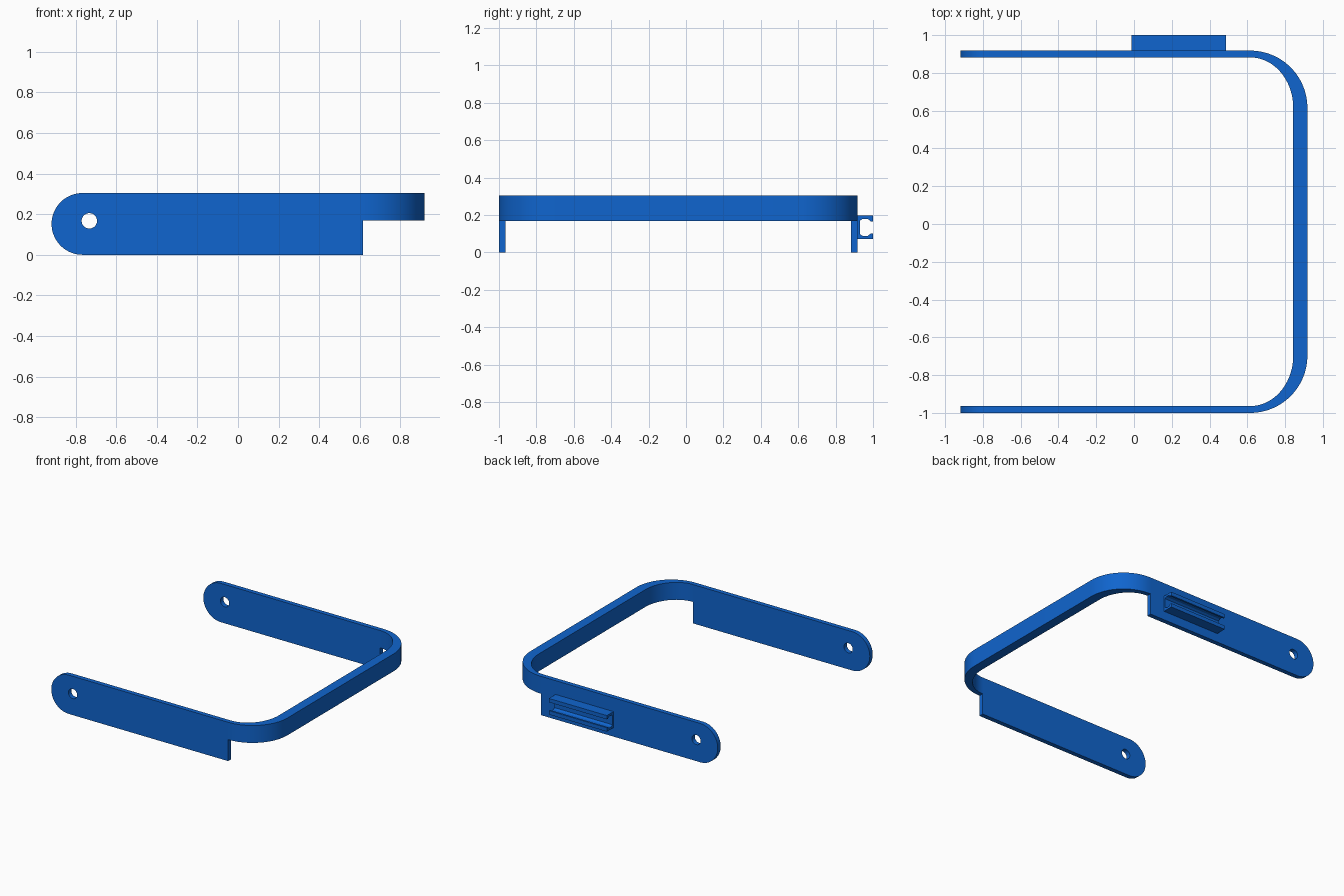
import bpy, math
from math import cos, sin, pi

if "Cube" in bpy.data.objects:
    bpy.data.objects.remove(bpy.data.objects["Cube"])

blue = bpy.data.materials.new("bright_blue")
blue.diffuse_color = (0.005, 0.13, 0.62, 1)
blue.use_nodes = True
blue.node_tree.nodes["Principled BSDF"].inputs["Base Color"].default_value = blue.diffuse_color


def arc(cx, cy, rx, ry, a0, a1, n):
    """Points along an elliptical arc, angles in degrees."""
    pts = []
    for i in range(n + 1):
        a = math.radians(a0 + (a1 - a0) * i / n)
        pts.append((cx + rx * cos(a), cy + ry * sin(a)))
    return pts


def extrude_profile(name, loops, depth, location, rotation):
    """Filled flat outline (extra loops are holes) extruded about its own plane."""
    cu = bpy.data.curves.new(name, 'CURVE')
    cu.dimensions = '2D'
    cu.fill_mode = 'BOTH'
    cu.extrude = depth / 2
    for loop in loops:
        sp = cu.splines.new('POLY')
        sp.points.add(len(loop) - 1)
        for p, (u, v) in zip(sp.points, loop):
            p.co = (u, v, 0, 1)
        sp.use_cyclic_u = True
    ob = bpy.data.objects.new(name, cu)
    bpy.context.collection.objects.link(ob)
    ob.location = location
    ob.rotation_euler = rotation
    bpy.ops.object.select_all(action='DESELECT')
    ob.select_set(True)
    bpy.context.view_layer.objects.active = ob
    bpy.ops.object.convert(target='MESH')
    ob = bpy.context.object
    ob.data.materials.clear()
    ob.data.materials.append(blue)
    bpy.ops.object.shade_smooth_by_angle(angle=math.radians(30))
    return ob


MID = -0.041        # centre line between the two arms
HALF = 0.959        # half of the outer width
THICK = 0.036       # arm thickness
TOP, BAND_Z = 0.304, 0.168
ARM_END = 0.615

# Side arms: rounded free end, square inner end, pivot hole
R = TOP / 2
arm_outline = [(ARM_END, 0), (ARM_END, TOP)] + arc(-0.918 + R, R, R, R, 90, 270, 32)
pivot_hole = arc(-0.732, 0.167, 0.038, 0.038, 0, 348.75, 31)
for name, side in (("front_arm", -1), ("back_arm", 1)):
    y = MID + side * (HALF - THICK / 2)
    extrude_profile(name, [arm_outline, pivot_hole], THICK, (0, y, 0), (pi / 2, 0, 0))

# Cross band: U shape that thickens around the corners
outer = arc(ARM_END, HALF - 0.303, 0.303, 0.303, 90, 0, 24)
inner = arc(ARM_END, HALF - 0.303, 0.228, 0.303 - THICK, 0, 90, 24)
mirror = lambda pts: [(x, -y) for x, y in reversed(pts)]
band = outer + mirror(outer) + mirror(inner) + inner
extrude_profile("cross_band", [band], TOP - BAND_Z, (0, MID, (TOP + BAND_Z) / 2), (0, 0, 0))

# Clip rail on the outside of the back arm: open channel with inward lips
half = [(0.915, 0.063), (1.0, 0.063), (1.0, 0.033), (0.986, 0.033),
        (0.972, 0.046), (0.945, 0.046), (0.93, 0.036)]
rail = [(y, 0.133 + z) for y, z in half] + [(y, 0.133 - z) for y, z in reversed(half)]
extrude_profile("clip_rail", [rail], 0.502, (0.237, 0, 0), (pi / 2, 0, pi / 2))
